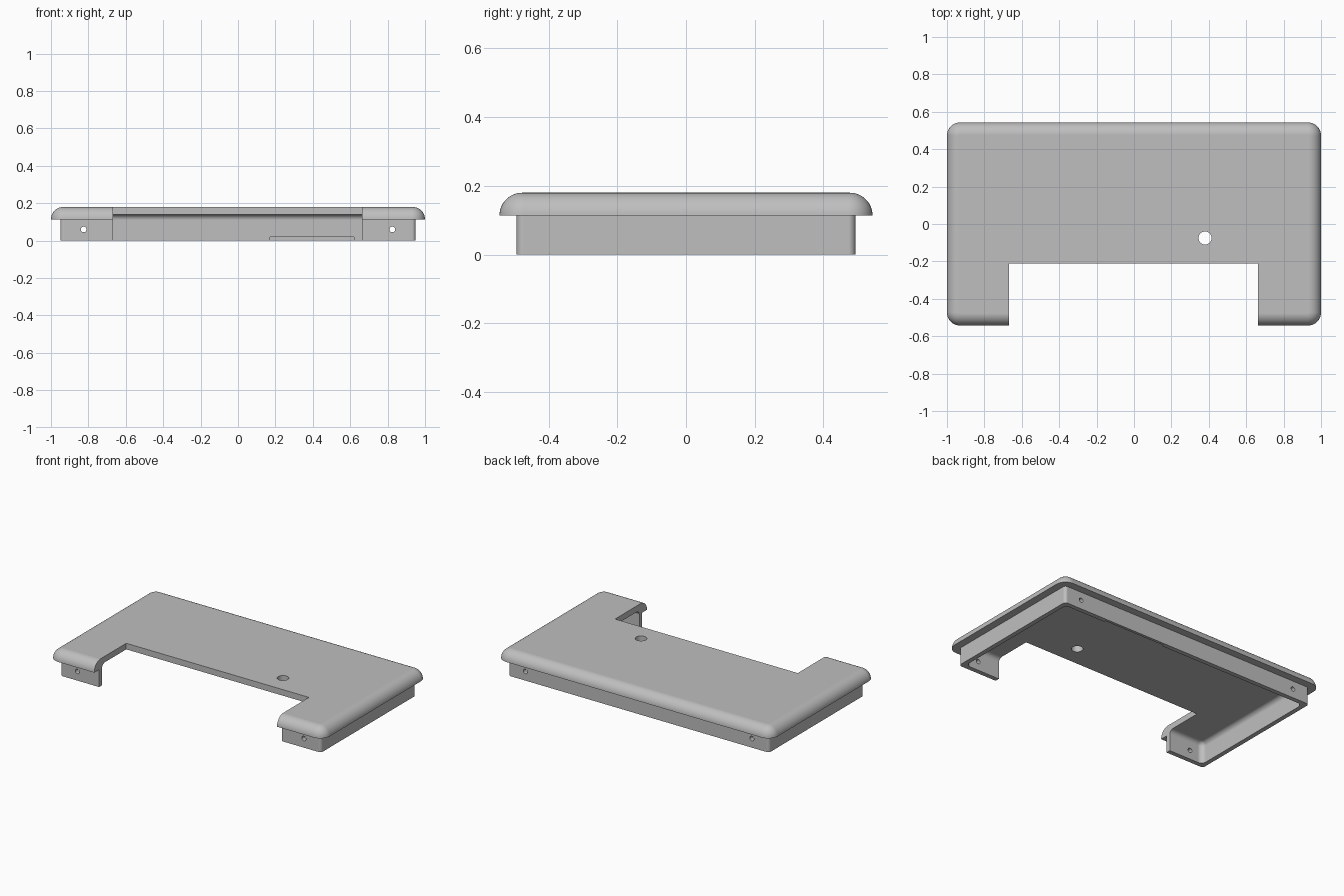
import bpy
import bmesh
from math import sin, cos, pi
from mathutils import Matrix

cube = bpy.data.objects.get("Cube")
if cube:
    bpy.data.objects.remove(cube, do_unlink=True)

grey = bpy.data.materials.new("light grey")
grey.use_nodes = True
colour = (0.52, 0.52, 0.52, 1)
grey.diffuse_color = colour
grey.node_tree.nodes["Principled BSDF"].inputs["Base Color"].default_value = colour

HX, HY, TOP = 1.0, 0.543, 0.18
LIP_Z = 0.114       # underside of the overhanging lip
SKIRT = 0.05        # skirt inset from the lip
WALL = 0.03         # skirt thickness
CEILING = 0.14
ROUND = TOP - LIP_Z
STEPS = 10


def add_object(name, bm):
    bmesh.ops.recalc_face_normals(bm, faces=bm.faces)
    mesh = bpy.data.meshes.new(name)
    bm.to_mesh(mesh)
    bm.free()
    mesh.materials.append(grey)
    obj = bpy.data.objects.new(name, mesh)
    bpy.context.collection.objects.link(obj)
    return obj


def ring(bm, inset, radius, z):
    """Rounded rectangle of vertices, inset from the outer lip."""
    verts = []
    for corner, (sx, sy) in enumerate([(1, 1), (-1, 1), (-1, -1), (1, -1)]):
        cx = sx * (HX - inset - radius)
        cy = sy * (HY - inset - radius)
        for i in range(STEPS + 1):
            a = (corner + i / STEPS) * pi / 2
            verts.append(bm.verts.new((cx + radius * cos(a), cy + radius * sin(a), z)))
    return verts


def box_cutter(name, x0, x1, y0, y1, z0, z1):
    bm = bmesh.new()
    bmesh.ops.create_cube(bm, size=1)
    bmesh.ops.scale(bm, vec=(x1 - x0, y1 - y0, z1 - z0), verts=bm.verts)
    bmesh.ops.translate(bm, vec=((x0 + x1) / 2, (y0 + y1) / 2, (z0 + z1) / 2), verts=bm.verts)
    return add_object(name, bm)


def hole_cutter(name, radius, depth, centre, along_y=False):
    bm = bmesh.new()
    turn = Matrix.Rotation(pi / 2, 4, "X") if along_y else Matrix()
    bmesh.ops.create_cone(bm, cap_ends=True, segments=32, radius1=radius, radius2=radius,
                          depth=depth, matrix=Matrix.Translation(centre) @ turn)
    return add_object(name, bm)


# Shell profile: ceiling, inner fillet, skirt, lip and rounded top edge
fillet = 0.03
inner = SKIRT + WALL
profile = []
for i in range(7):
    a = i / 6 * pi / 2
    profile.append((inner + fillet * (1 - sin(a)), 0.004 + fillet * sin(a),
                    CEILING - fillet * (1 - cos(a))))
profile += [(inner, 0.034, 0), (SKIRT, 0.02, 0), (SKIRT, 0.02, LIP_Z)]
for i in range(13):
    a = i / 12 * pi / 2
    profile.append((ROUND * (1 - cos(a)), 0.07 - ROUND * (1 - cos(a)),
                    LIP_Z + ROUND * sin(a)))

bm = bmesh.new()
rings = [ring(bm, *p) for p in profile]
for low, high in zip(rings, rings[1:]):
    for i in range(len(low)):
        j = (i + 1) % len(low)
        bm.faces.new((low[i], low[j], high[j], high[i]))
bm.faces.new(rings[0])
bm.faces.new(rings[-1])
cover = add_object("cover_shell", bm)

# Front opening, top hole, screw holes and shallow recess in the back wall
back = HY - inner
cutters = [
    box_cutter("front_opening", -0.667, 0.664, -0.8, -0.21, -0.1, 0.3),
    hole_cutter("top_hole", 0.035, 0.4, (0.38, -0.075, 0.15)),
    box_cutter("back_recess", 0.17, 0.62, back - 0.02, back + 0.012, -0.02, 0.02),
]
for side in (-1, 1):
    cutters.append(hole_cutter("screw_hole", 0.015, 1.6, (side * 0.825, 0, 0.06), True))

for cutter in cutters:
    cutter.hide_render = True
    mod = cover.modifiers.new(cutter.name, "BOOLEAN")
    mod.operation = "DIFFERENCE"
    mod.solver = "EXACT"
    mod.object = cutter

# Bake the cuts and discard the cutters
depsgraph = bpy.context.evaluated_depsgraph_get()
baked = bpy.data.meshes.new_from_object(cover.evaluated_get(depsgraph))
cover.modifiers.clear()
cover.data = baked
for cutter in cutters:
    bpy.data.objects.remove(cutter, do_unlink=True)

# Smooth rounded edges, crisp cut edges
bpy.ops.object.select_all(action="DESELECT")
cover.select_set(True)
bpy.context.view_layer.objects.active = cover
bpy.ops.object.shade_smooth_by_angle(angle=pi / 6)
weighted = cover.modifiers.new("weighted_normals", "WEIGHTED_NORMAL")
weighted.keep_sharp = True
